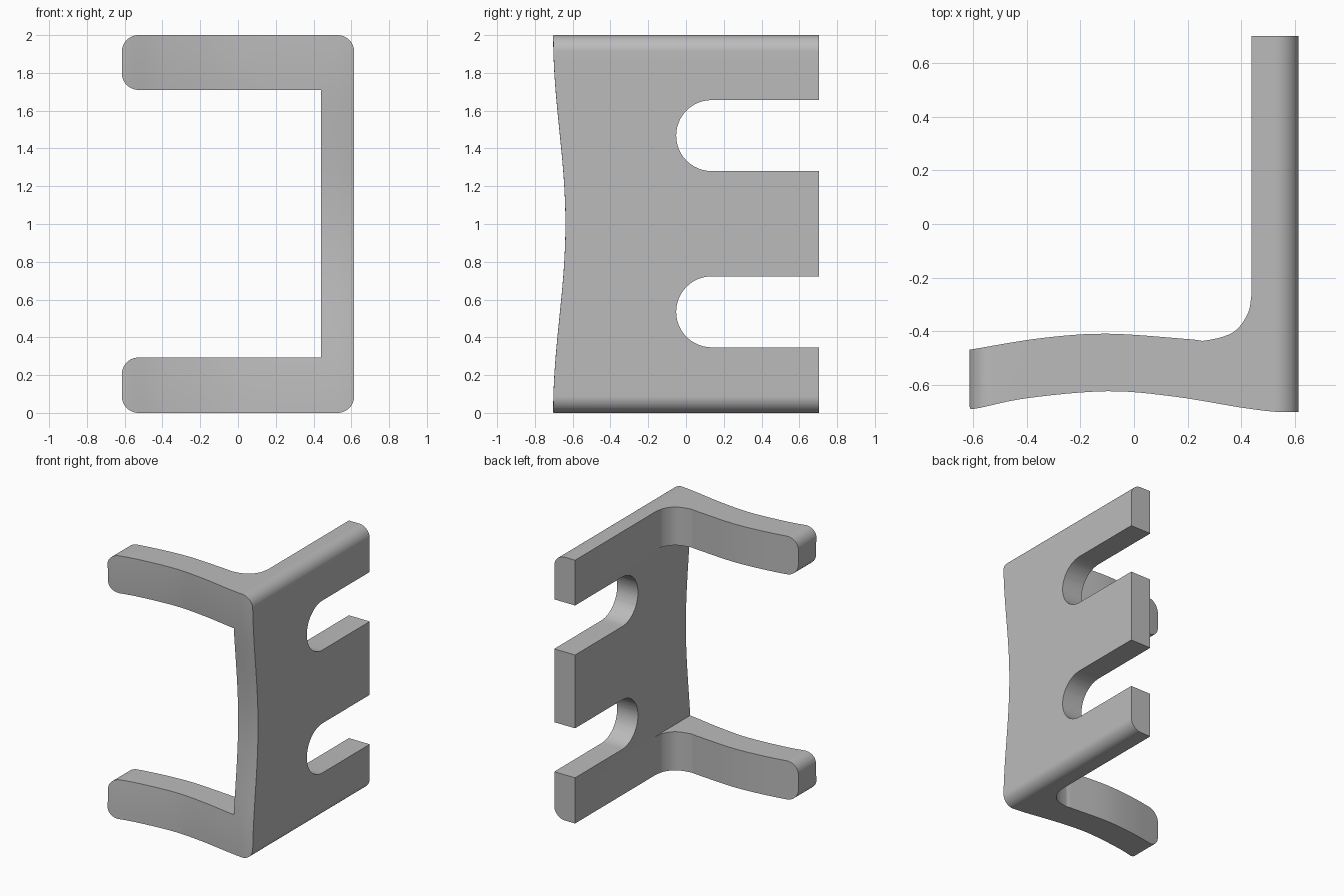
import bpy, bmesh
from math import sin, cos, pi, radians
from mathutils import Vector

cube = bpy.data.objects.get("Cube")
if cube:
    bpy.data.objects.remove(cube, do_unlink=True)

grey = bpy.data.materials.new("plain_grey")
grey.use_nodes = True
GREY = (0.5, 0.5, 0.5, 1)
grey.diffuse_color = GREY
grey.node_tree.nodes["Principled BSDF"].inputs["Base Color"].default_value = GREY


def spline(points, steps=6):
    """Smooth curve through the given 2D points."""
    p = [Vector(q) for q in points]
    p = [2 * p[0] - p[1]] + p + [2 * p[-1] - p[-2]]
    out = []
    for a, b, c, d in zip(p, p[1:], p[2:], p[3:]):
        for i in range(steps):
            t = i / steps
            out.append(0.5 * (2 * b + (c - a) * t + (2 * a - 5 * b + 4 * c - d) * t**2
                              + (3 * b - a - 3 * c + d) * t**3))
    return out + [p[-2]]


def arc(cx, cy, r, start, end, n=12):
    angles = [radians(start + (end - start) * i / n) for i in range(n + 1)]
    return [(cx + r * cos(a), cy + r * sin(a)) for a in angles]


def loft(name, sections):
    """Closed solid through matching rings of 3D points."""
    bm = bmesh.new()
    rings = [[bm.verts.new(p) for p in s] for s in sections]
    n = len(rings[0])
    for lo, hi in zip(rings, rings[1:]):
        for i in range(n):
            j = (i + 1) % n
            bm.faces.new((lo[i], lo[j], hi[j], hi[i]))
    bm.faces.new(rings[0][::-1])
    bm.faces.new(rings[-1])
    bmesh.ops.recalc_face_normals(bm, faces=bm.faces)
    mesh = bpy.data.meshes.new(name)
    bm.to_mesh(mesh)
    bm.free()
    mesh.materials.append(grey)
    obj = bpy.data.objects.new(name, mesh)
    bpy.context.collection.objects.link(obj)
    return obj


def boolean(target, cutter, operation):
    mod = target.modifiers.new(operation, "BOOLEAN")
    mod.operation, mod.object, mod.solver = operation, cutter, "EXACT"
    bpy.context.view_layer.objects.active = target
    bpy.ops.object.modifier_apply(modifier=mod.name)
    bpy.data.objects.remove(cutter, do_unlink=True)


# L-shaped bracket body: bowed front, filleted inner corner
W, D = 0.615, 0.703
front = spline([(-W, -0.685), (-0.59, -0.69), (-0.4, -0.651), (-0.1, -0.625),
                (0.15, -0.645), (0.4, -0.686), (0.53, -0.702), (W, -D)])
back = spline([(0.44, -0.26), (0.425, -0.335), (0.37, -0.405), (0.27, -0.435),
               (0.2, -0.43), (-0.1, -0.41), (-0.35, -0.427), (-W, -0.47)])
levels = [2 * i / 32 for i in range(33)]
sections = []
for z in levels:
    bow = 0.0325 * (1 - cos(pi * z))
    sections.append([(x, y + bow, z) for x, y in front]
                    + [(W, D, z), (0.44, D, z)] + [(x, y, z) for x, y in back])
bracket = loft("bracket", sections)

# Rounded C outline that leaves two arms and the side plate
R, E = 0.088, W
outline = (arc(E - R, R, R, -90, 0) + arc(E - R, 2 - R, R, 0, 90)
           + arc(R - E, 2 - R, R, 90, 180) + arc(R - E, 1.71 + R, R, 180, 270)
           + [(0.44, 1.71), (0.44, 0.293)]
           + arc(R - E, 0.293 - R, R, 90, 180) + arc(R - E, R, R, 180, 270))
outline_cutter = loft("outline_cutter", [[(x, y, z) for x, z in outline] for y in (-1, 1)])
boolean(bracket, outline_cutter, "INTERSECT")

# Two round-ended slots open at the rear of the plate
for z in (0.535, 1.468):
    r = 0.188
    slot = [(1, z - r), (1, z + r)] + arc(0.136, z, r, 90, 270, 24)
    slot_cutter = loft("slot_cutter", [[(x, y, h) for y, h in slot] for x in (0.3, 0.8)])
    boolean(bracket, slot_cutter, "DIFFERENCE")

# Smooth the curved surfaces, keep the corners crisp
bpy.ops.object.select_all(action="DESELECT")
bracket.select_set(True)
bpy.context.view_layer.objects.active = bracket
bpy.ops.object.shade_smooth_by_angle(angle=radians(30))
